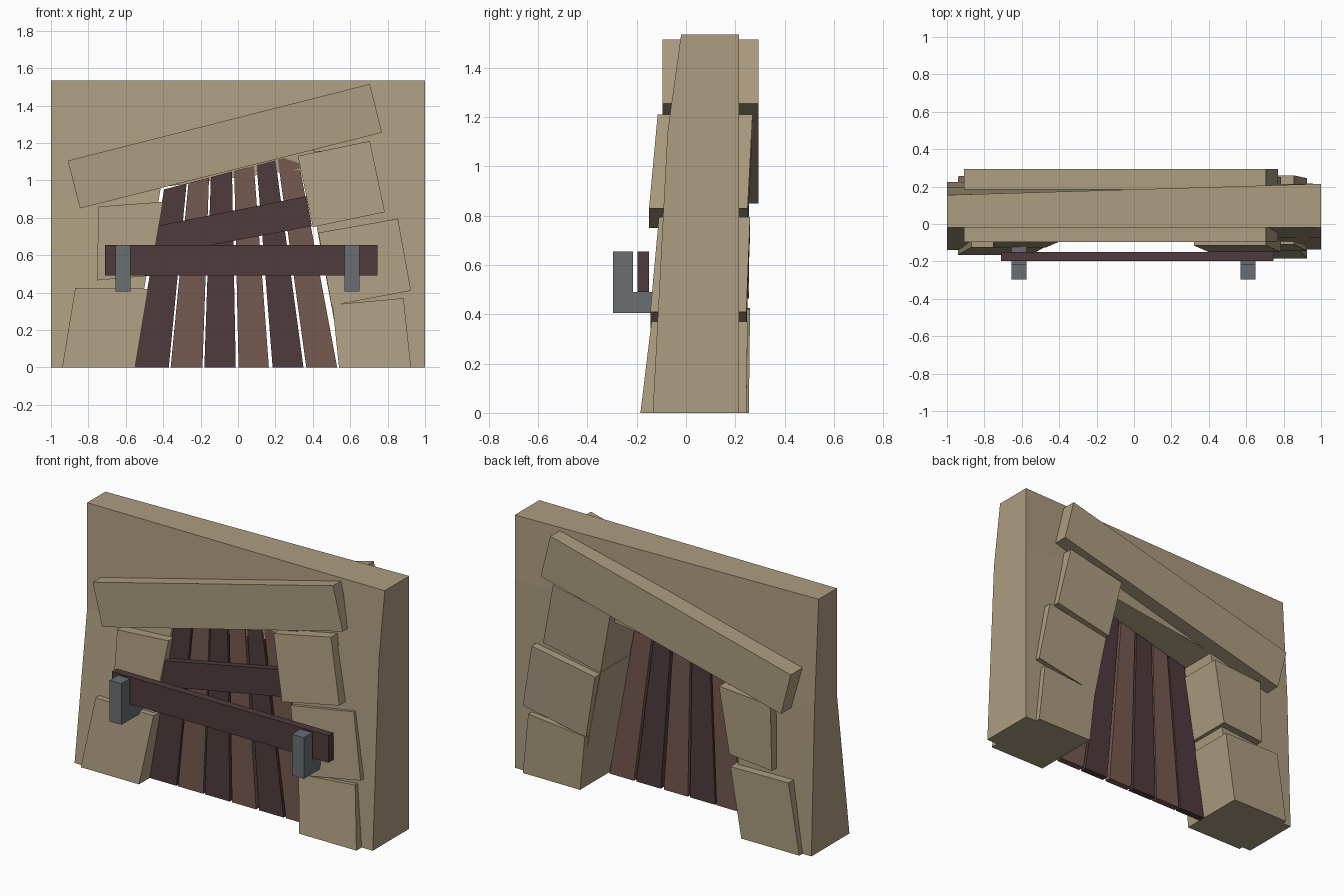
import bpy, bmesh

if "Cube" in bpy.data.objects:
    bpy.data.objects.remove(bpy.data.objects["Cube"], do_unlink=True)


def material(name, rgb):
    m = bpy.data.materials.new(name)
    m.use_nodes = True
    m.diffuse_color = (*rgb, 1)
    m.node_tree.nodes["Principled BSDF"].inputs["Base Color"].default_value = (*rgb, 1)
    return m


STONE = material("sandstone", (0.413, 0.337, 0.216))
DARK = material("dark wood", (0.078, 0.044, 0.047))
LIGHT = material("reddish wood", (0.181, 0.100, 0.080))
METAL = material("grey iron", (0.144, 0.159, 0.171))


def slab(name, outline, front, back, mat, cells=None):
    """Extrude an (x, z) outline between per-corner front and back depths."""
    n = len(outline)
    bm = bmesh.new()
    f = [bm.verts.new((x, y, z)) for (x, z), y in zip(outline, front)]
    b = [bm.verts.new((x, y, z)) for (x, z), y in zip(outline, back)]
    for cell in cells or [range(n)]:
        bm.faces.new([f[i] for i in cell])
        bm.faces.new([b[i] for i in reversed(cell)])
    for i in range(n):
        j = (i + 1) % n
        bm.faces.new((f[j], f[i], b[i], b[j]))
    bmesh.ops.recalc_face_normals(bm, faces=bm.faces)
    mesh = bpy.data.meshes.new(name)
    bm.to_mesh(mesh)
    bm.free()
    mesh.materials.append(mat)
    obj = bpy.data.objects.new(name, mesh)
    bpy.context.collection.objects.link(obj)
    return obj


def block(name, quad, front, back, mat):
    """Four-sided slab; front and back are (top, bottom) depths."""
    spread = lambda d: (d[0], d[0], d[1], d[1])
    return slab(name, quad, spread(front), spread(back), mat)


# Wall with a leaning doorway, thicker towards the base
wall_outline = [(-1, 0), (-1, 0.89), (-1, 1.535), (1, 1.535), (1, 1.14), (1, 0),
                (0.56, 0), (0.345, 1.16), (-0.41, 0.98), (-0.57, 0)]
wall_front = [-0.14, -0.02, -0.02, -0.02, -0.075, -0.135, -0.135, -0.06, -0.03, -0.14]
wall_back = [0.225, 0.195, 0.155, 0.215, 0.215, 0.215, 0.217, 0.21, 0.2, 0.222]
slab("wall", wall_outline, wall_front, wall_back, STONE,
     [(0, 1, 8, 9), (1, 4, 7, 8), (1, 2, 3, 4), (4, 5, 6, 7)])

# Lintel and door jamb stones, running right through the wall
block("lintel", [(-0.91, 1.105), (0.705, 1.515), (0.77, 1.255), (-0.845, 0.85)],
      (-0.095, -0.095), (0.295, 0.295), STONE)
block("left_jamb_top", [(0.32, 1.13), (0.705, 1.21), (0.785, 0.83), (0.40, 0.75)],
      (-0.115, -0.15), (0.27, 0.25), STONE)
block("left_jamb_middle", [(0.43, 0.72), (0.855, 0.795), (0.925, 0.41), (0.50, 0.33)],
      (-0.11, -0.145), (0.26, 0.245), STONE)
block("left_jamb_bottom", [(0.505, 0.335), (0.885, 0.37), (0.925, 0), (0.54, 0)],
      (-0.14, -0.185), (0.25, 0.245), STONE)
block("right_jamb_top", [(-0.745, 0.86), (-0.40, 0.885), (-0.47, 0.49), (-0.755, 0.465)],
      (-0.095, -0.125), (0.255, 0.255), STONE)
block("right_jamb_bottom", [(-0.87, 0.425), (-0.48, 0.42), (-0.55, 0), (-0.94, 0)],
      (-0.125, -0.165), (0.26, 0.255), STONE)

# Door planks, narrowing upwards to the sloping lintel
bottoms = [(-0.555, -0.37), (-0.36, -0.19), (-0.18, -0.012),
           (0.003, 0.165), (0.185, 0.35), (0.365, 0.53)]
tops = [(-0.395, -0.275), (-0.265, -0.155), (-0.145, -0.032),
        (-0.02, 0.085), (0.1, 0.2), (0.213, 0.318)]
rise = lambda x: 1.055 + 0.262 * x
for i, ((b0, b1), (t0, t1)) in enumerate(zip(bottoms, tops)):
    block(f"door_plank_{i + 1}", [(t0, rise(t0)), (t1, rise(t1)), (b1, 0), (b0, 0)],
          (-0.055, -0.062), (-0.015, -0.022), LIGHT if i % 2 else DARK)

# Slanted brace nailed to the planks
block("door_brace", [(-0.43, 0.757), (0.365, 0.915), (0.395, 0.755), (-0.455, 0.595)],
      (-0.095, -0.095), (-0.05, -0.05), DARK)

# Bar resting in two hooked brackets
block("door_bar", [(-0.71, 0.655), (0.745, 0.655), (0.745, 0.49), (-0.71, 0.49)],
      (-0.197, -0.197), (-0.15, -0.15), DARK)
for side, x in (("right", -0.615), ("left", 0.61)):
    hook = [(-0.297, 0.405), (-0.297, 0.655), (-0.215, 0.655),
            (-0.215, 0.49), (-0.09, 0.49), (-0.09, 0.405)]
    bm = bmesh.new()
    face = bm.faces.new([bm.verts.new((x - 0.04, y, z)) for y, z in hook])
    new = bmesh.ops.extrude_face_region(bm, geom=[face])["geom"]
    bmesh.ops.translate(bm, vec=(0.08, 0, 0),
                        verts=[v for v in new if isinstance(v, bmesh.types.BMVert)])
    bmesh.ops.recalc_face_normals(bm, faces=bm.faces)
    mesh = bpy.data.meshes.new(side + "_bracket")
    bm.to_mesh(mesh)
    bm.free()
    mesh.materials.append(METAL)
    bpy.context.collection.objects.link(bpy.data.objects.new(side + "_bracket", mesh))
